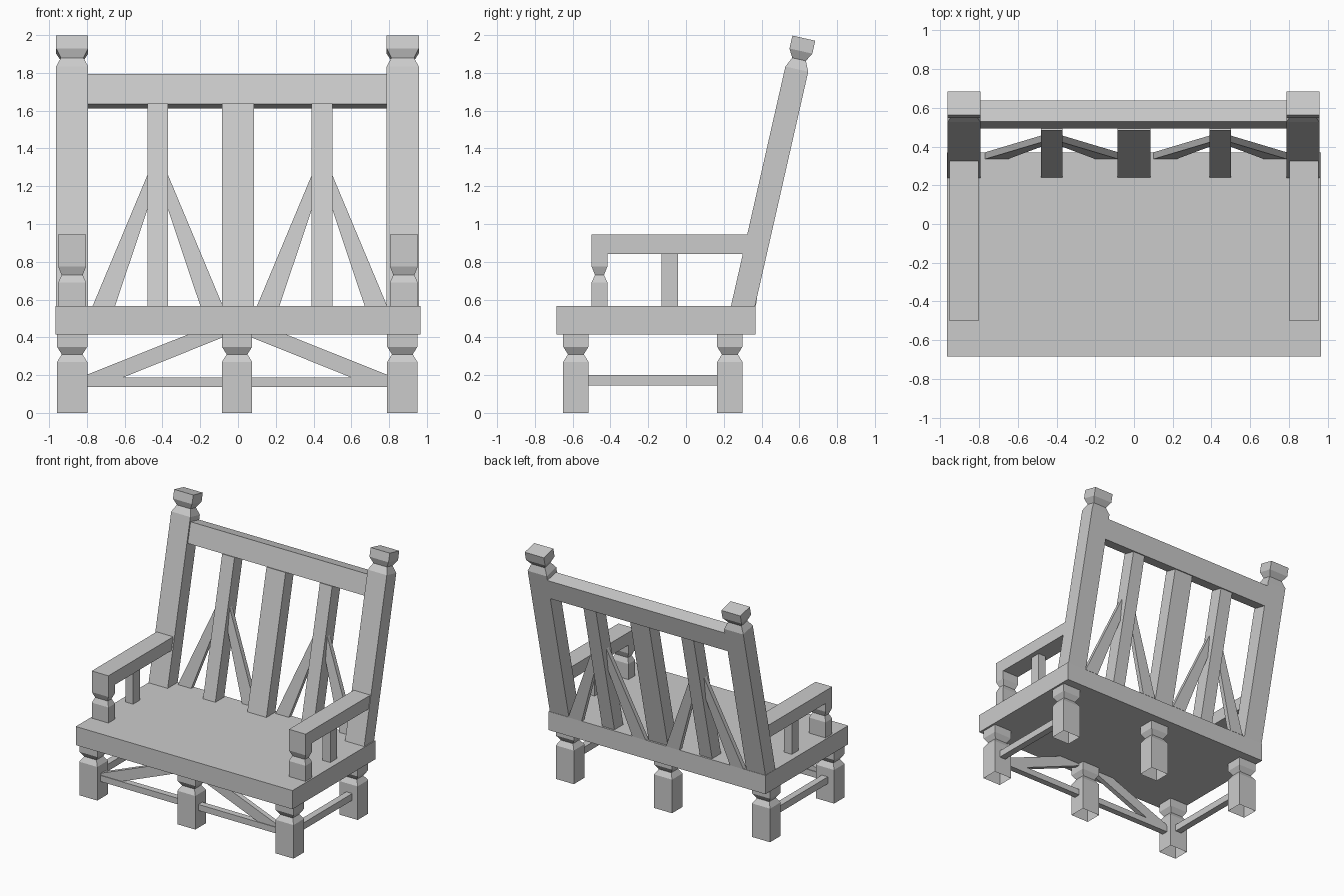
import bpy, bmesh, math
from mathutils import Matrix, Vector

cube = bpy.data.objects.get("Cube")
if cube:
    bpy.data.objects.remove(cube, do_unlink=True)

grey = bpy.data.materials.new("plain grey")
grey.use_nodes = True
colour = (0.6, 0.6, 0.6, 1)
grey.diffuse_color = colour
grey.node_tree.nodes["Principled BSDF"].inputs["Base Color"].default_value = colour

SEAT_BOTTOM, SEAT_TOP = 0.415, 0.565
POST_X = 0.875
# Leaning frame of the backrest, with its origin on the seat top
LEAN = Matrix.Translation((0, 0.3015, SEAT_TOP)) @ Matrix.Rotation(-math.radians(12.8), 4, 'X')


def finish(name, bm, matrix=None):
    bmesh.ops.recalc_face_normals(bm, faces=bm.faces)
    mesh = bpy.data.meshes.new(name)
    bm.to_mesh(mesh)
    bm.free()
    mesh.materials.append(grey)
    obj = bpy.data.objects.new(name, mesh)
    if matrix:
        obj.matrix_world = matrix
    bpy.context.collection.objects.link(obj)
    return obj


def box(name, x, y, z, matrix=None):
    bm = bmesh.new()
    bmesh.ops.create_cube(bm, size=1)
    for v in bm.verts:
        v.co = Vector([(a + b) / 2 + c * (b - a) for (a, b), c in zip((x, y, z), v.co)])
    return finish(name, bm, matrix)


def turned(name, cx, cy, hx, hy, profile, matrix=None, open_bottom=False):
    """Rectangular column; profile lists (height, inset)."""
    bm = bmesh.new()
    rings = [[bm.verts.new((cx + sx * (hx - d), cy + sy * (hy - d), z))
              for sx, sy in ((-1, -1), (1, -1), (1, 1), (-1, 1))] for z, d in profile]
    for low, high in zip(rings, rings[1:]):
        for i in range(4):
            j = (i + 1) % 4
            bm.faces.new((low[i], low[j], high[j], high[i]))
    bm.faces.new(rings[-1])
    if not open_bottom:
        bm.faces.new(rings[0][::-1])
    return finish(name, bm, matrix)


def plank(name, outline, y0, y1, shear=0):
    """Extruded x-z outline; shear leans it back above the seat."""
    bm = bmesh.new()
    front, back = [[bm.verts.new((x, y + shear * (z - SEAT_TOP), z)) for x, z in outline]
                   for y in (y0, y1)]
    bm.faces.new(front)
    bm.faces.new(back[::-1])
    for i in range(len(front)):
        j = (i + 1) % len(front)
        bm.faces.new((front[i], back[i], back[j], front[j]))
    return finish(name, bm)


# Seat
box("seat", (-0.965, 0.965), (-0.685, 0.368), (SEAT_BOTTOM, SEAT_TOP))

# Six legs with a notch near the top, hollow underneath
leg_profile = [(0, 0), (0.27, 0), (0.31, 0.025), (0.35, 0), (SEAT_BOTTOM, 0)]
for row, y in (("front", -0.583), ("back", 0.232)):
    for side, x in (("right", -0.878), ("middle", -0.005), ("left", 0.87)):
        turned(f"{row}_leg_{side}", x, y, 0.08, 0.067, leg_profile, open_bottom=True)

# Stretchers and braces between the legs
for side, s in (("right", -1), ("left", 1)):
    box(f"side_stretcher_{side}", (s * POST_X - 0.027, s * POST_X + 0.027), (-0.52, 0.17), (0.145, 0.2))
    ends = sorted((s * 0.075 - 0.005, s * 0.8 - 0.005))
    box(f"front_stretcher_{side}", ends, (-0.61, -0.56), (0.138, 0.187))
    brace = [(0.8, 0.187), (0.605, 0.187), (0.075, 0.4), (0.075, SEAT_BOTTOM),
             (0.26, SEAT_BOTTOM), (0.8, 0.2)]
    plank(f"leg_brace_{side}", [(s * x - 0.005, z) for x, z in brace], -0.605, -0.565)

# Leaning back posts with notched caps
post_profile = [(-0.02, 0), (1.287, 0), (1.34, 0.025), (1.385, 0), (1.455, 0)]
for side, s in (("right", -1), ("left", 1)):
    turned(f"back_post_{side}", s * POST_X - 0.003, 0, 0.085, 0.062, post_profile, LEAN)

# Top rail and slats
box("top_rail", (-0.8, 0.795), (-0.05, 0.062), (1.086, 1.25), LEAN)
box("middle_slat", (-0.085, 0.085), (-0.06, 0.05), (-0.02, 1.087), LEAN)
for side, cx in (("right", -0.425), ("left", 0.445)):
    box(f"slat_{side}", (cx - 0.055, cx + 0.055), (-0.06, 0.05), (-0.02, 1.087), LEAN)
    # Pair of braces spreading from each slat to the seat
    for way, s in (("right", -1), ("left", 1)):
        outline = [(0.345, SEAT_TOP), (0.226, SEAT_TOP), (0.05, 1.09), (0.05, 1.27)]
        plank(f"slat_brace_{side}_{way}", [(cx + s * x, z) for x, z in outline], 0.335, 0.37, 0.125)

# Armrests with notched front supports and plain middle supports
arm_profile = [(SEAT_TOP, 0), (0.69, 0), (0.73, 0.018), (0.775, 0), (0.842, 0)]
for side, s in (("right", -1), ("left", 1)):
    cx = s * 0.878
    box(f"armrest_{side}", (cx - 0.074, cx + 0.074), (-0.5, 0.335), (0.842, 0.945))
    turned(f"arm_front_support_{side}", cx, -0.458, 0.074, 0.042, arm_profile)
    box(f"arm_middle_support_{side}", (cx - 0.035, cx + 0.035), (-0.13, -0.042), (SEAT_TOP, 0.842))
